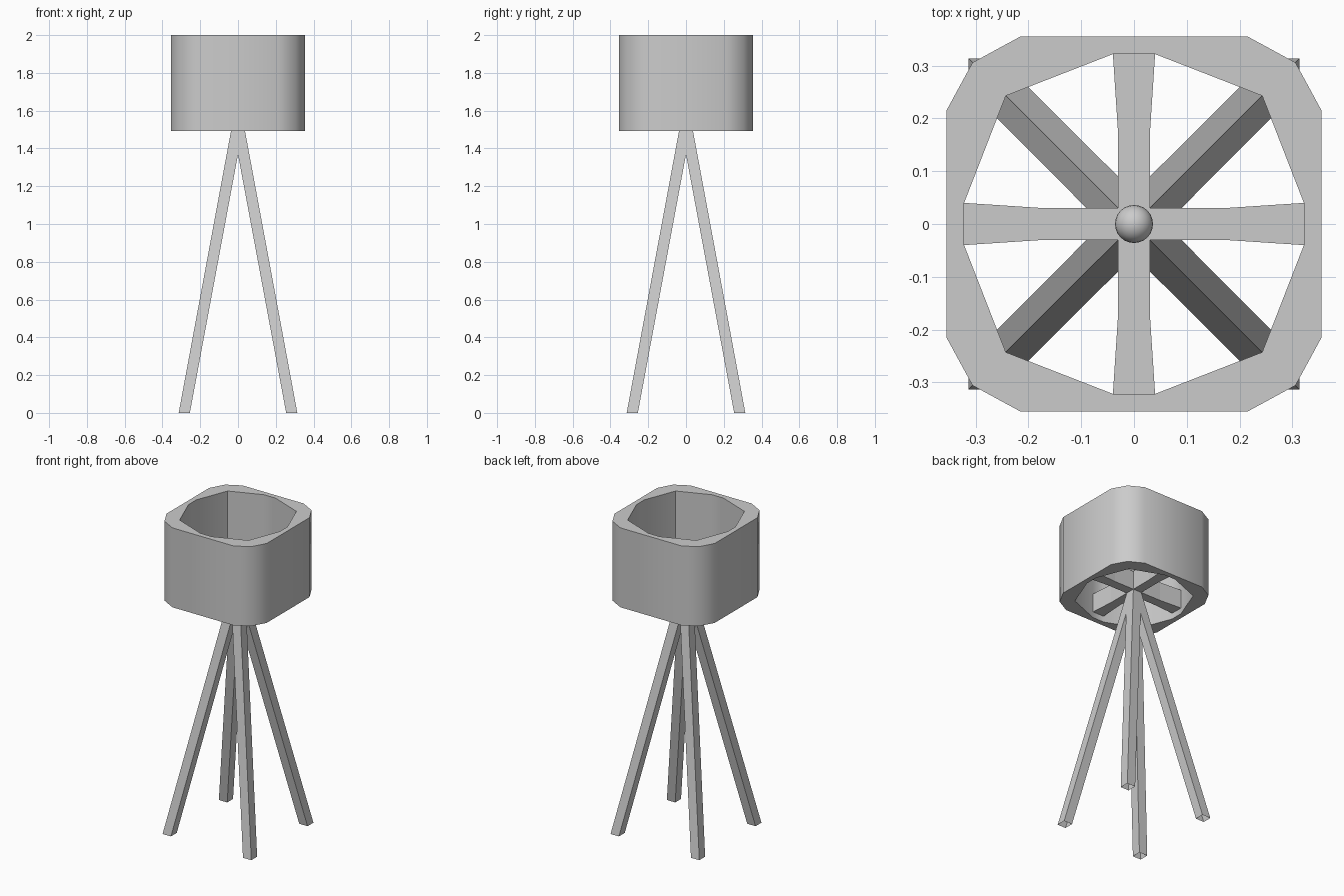
import bpy, bmesh, math

if "Cube" in bpy.data.objects:
    bpy.data.objects.remove(bpy.data.objects["Cube"])

def make(name, verts, faces, angle=None):
    me = bpy.data.meshes.new(name)
    me.from_pydata(verts, [], faces)
    bm = bmesh.new()
    bm.from_mesh(me)
    bmesh.ops.recalc_face_normals(bm, faces=bm.faces)
    bm.to_mesh(me)
    bm.free()
    ob = bpy.data.objects.new(name, me)
    bpy.context.collection.objects.link(ob)
    if angle:
        bpy.ops.object.select_all(action='DESELECT')
        ob.select_set(True)
        bpy.context.view_layer.objects.active = ob
        bpy.ops.object.shade_smooth_by_angle(angle=math.radians(angle))
    return ob

def four_fold(points):
    """Repeat a quarter outline around z."""
    out = list(points)
    for _ in range(3):
        points = [(-y, x) for x, y in points]
        out += points
    return out

# Shade: thick rounded-square tube, open at top and bottom
Z0, Z1 = 1.492, 2.0
outer = four_fold([(0.355, -0.216), (0.355, 0.216), (0.306, 0.306)])
inner = four_fold([(0.322, -0.04), (0.322, 0.04), (0.243, 0.243)])
n = len(outer)
rings = [(outer, Z0), (outer, Z1), (inner, Z1), (inner, Z0)]
verts = [(x, y, z) for ring, z in rings for x, y in ring]
faces = []
for r in range(4):
    a, b = r * n, ((r + 1) % 4) * n
    for i in range(n):
        j = (i + 1) % n
        faces.append((a + i, a + j, b + j, b + i))
make("shade", verts, faces, 38)

# Cross-shaped support: four flared spokes meeting at the hub
S0, S1 = 1.53, 1.65
cross = four_fold([(0.03, -0.03), (0.17, -0.03), (0.322, -0.04),
                   (0.322, 0.04), (0.17, 0.03)])
m = len(cross)
verts = [(x, y, z) for z in (S0, S1) for x, y in cross]
faces = [tuple(range(m)), tuple(range(m, 2 * m))]
faces += [(i, (i + 1) % m, m + (i + 1) % m, m + i) for i in range(m)]
make("shade_support", verts, faces)

# Four splayed square legs, open at the feet
for sx, sy, label in ((1, -1, "front_right"), (-1, -1, "front_left"),
                      (1, 1, "back_right"), (-1, 1, "back_left")):
    verts = []
    for lo, hi, z in ((0.255, 0.314, 0.0), (-0.03, 0.03, S0)):
        verts += [(sx * x, sy * y, z)
                  for x, y in ((lo, lo), (hi, lo), (hi, hi), (lo, hi))]
    faces = [(4, 5, 6, 7)]
    faces += [(i, (i + 1) % 4, 4 + (i + 1) % 4, 4 + i) for i in range(4)]
    make(label + "_leg", verts, faces)

# Small bulb sitting on the hub
bpy.ops.mesh.primitive_uv_sphere_add(segments=24, ring_count=12, radius=0.036,
                                     location=(0, 0, S1 + 0.03))
bulb = bpy.context.object
bulb.name = "bulb"
bpy.ops.object.shade_smooth()
